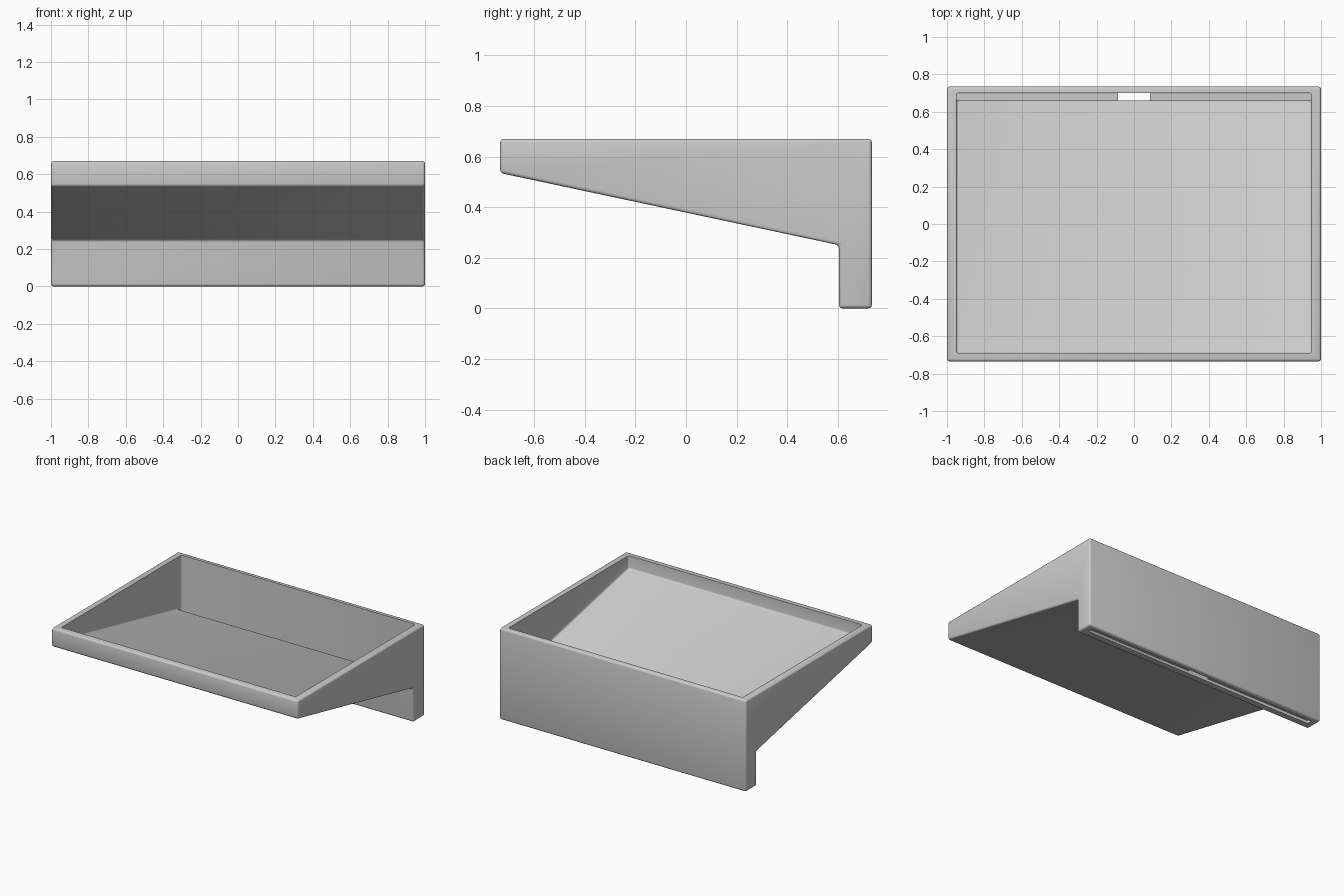
import bpy, bmesh

if "Cube" in bpy.data.objects:
    bpy.data.objects.remove(bpy.data.objects["Cube"])


def prism(name, profile, half_width, bevel):
    """Extrude a y-z profile along x and round its edges."""
    bm = bmesh.new()
    left = [bm.verts.new((-half_width, y, z)) for y, z in profile]
    right = [bm.verts.new((half_width, y, z)) for y, z in profile]
    bm.faces.new(left)
    bm.faces.new(right[::-1])
    n = len(profile)
    for i in range(n):
        j = (i + 1) % n
        bm.faces.new((left[j], left[i], right[i], right[j]))
    bmesh.ops.recalc_face_normals(bm, faces=bm.faces[:])
    bmesh.ops.bevel(bm, geom=bm.edges[:], offset=bevel, segments=3,
                    profile=0.5, affect='EDGES', clamp_overlap=True)
    mesh = bpy.data.meshes.new(name)
    bm.to_mesh(mesh)
    bm.free()
    obj = bpy.data.objects.new(name, mesh)
    bpy.context.collection.objects.link(obj)
    return obj


# Tray body with sloped underside and rear lip
body = prism("tray_body", [(-0.735, 0.67), (0.735, 0.67), (0.735, 0.0),
                           (0.605, 0.0), (0.605, 0.25), (-0.735, 0.535)],
             1.0, 0.014)

# Hollow with sloped floor and a slot running down through the lip
hollow = prism("hollow_cutter", [(-0.69, 0.575), (-0.69, 1.0), (0.70, 1.0),
                                 (0.70, -0.2), (0.66, -0.2), (0.66, 0.29)],
               0.95, 0.012)
hollow.hide_render = True
cut = body.modifiers.new("hollow", 'BOOLEAN')
cut.operation = 'DIFFERENCE'
cut.solver = 'EXACT'
cut.object = hollow
bpy.context.view_layer.objects.active = body
body.select_set(True)
bpy.ops.object.modifier_apply(modifier="hollow")
bpy.data.objects.remove(hollow)
bpy.ops.object.shade_smooth_by_angle()

# Slot floor on both sides, leaving a central outlet
for side, label in ((-1, "left"), (1, "right")):
    bpy.ops.mesh.primitive_cube_add(size=1, location=(side * 0.52, 0.675, 0.035))
    strip = bpy.context.object
    strip.name = "slot_floor_" + label
    strip.scale = (0.87, 0.044, 0.03)
